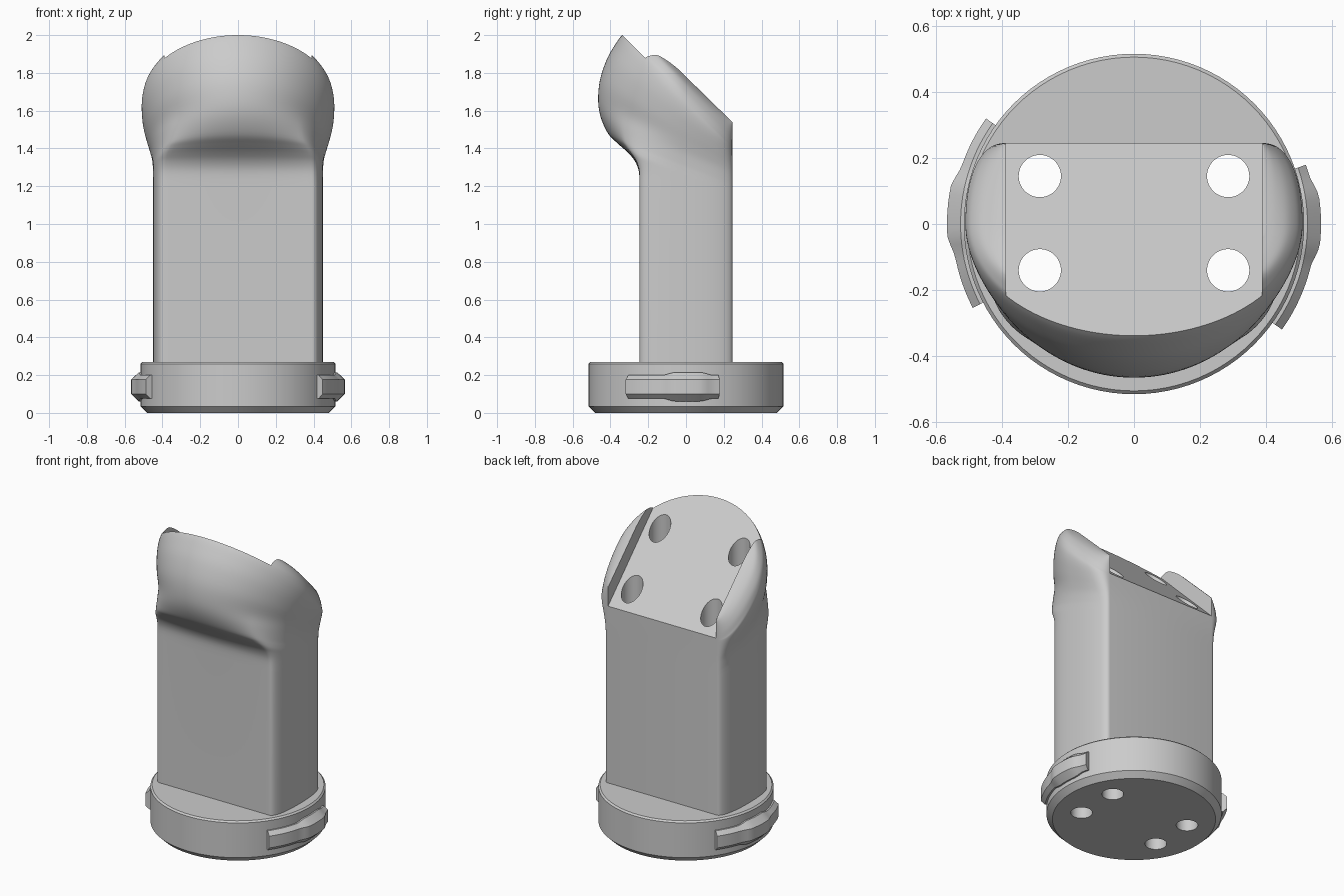
import bpy, bmesh, math
from mathutils import Matrix, Vector

if "Cube" in bpy.data.objects:
    bpy.data.objects.remove(bpy.data.objects["Cube"])

grey = bpy.data.materials.new("light grey")
grey.diffuse_color = (0.6, 0.6, 0.6, 1)
grey.use_nodes = True
grey.node_tree.nodes["Principled BSDF"].inputs["Base Color"].default_value = grey.diffuse_color


def loft(name, rings):
    """Skin closed rings of equal length and cap both ends."""
    bm = bmesh.new()
    rows = [[bm.verts.new(p) for p in r] for r in rings]
    n = len(rows[0])
    for a, b in zip(rows, rows[1:]):
        for i in range(n):
            j = (i + 1) % n
            bm.faces.new((a[i], a[j], b[j], b[i]))
    bm.faces.new(rows[0][::-1])
    bm.faces.new(rows[-1])
    bmesh.ops.recalc_face_normals(bm, faces=bm.faces[:])
    me = bpy.data.meshes.new(name)
    bm.to_mesh(me)
    bm.free()
    ob = bpy.data.objects.new(name, me)
    bpy.context.collection.objects.link(ob)
    me.materials.append(grey)
    return ob


def smooth(ob, deg):
    bpy.ops.object.select_all(action='DESELECT')
    bpy.context.view_layer.objects.active = ob
    ob.select_set(True)
    bpy.ops.object.shade_smooth_by_angle(angle=math.radians(deg))


def circle(r, z, x=0, y=0, n=96):
    return [(x + r * math.cos(2 * math.pi * i / n), y + r * math.sin(2 * math.pi * i / n), z)
            for i in range(n)]


def cut(ob, cutter):
    m = ob.modifiers.new("cut", 'BOOLEAN')
    m.operation, m.solver, m.object = 'DIFFERENCE', 'EXACT', cutter
    bpy.context.view_layer.objects.active = ob
    bpy.ops.object.modifier_apply(modifier=m.name)


BACK, SIDE, N = 0.245, 0.39, 16


def section(yf, zf, zb, w, k):
    """Tilted body ring; k blends the front from flat (0) to elliptical (1)."""
    half = []
    for i in range(2 * N + 1):                       # front half, centre to widest point
        u = i / (2 * N)
        a = u * math.pi / 2
        ex, ey = w * math.sin(a), yf * math.cos(a)
        if u < 0.5:
            fx, fy = SIDE * u * 2, yf
        else:
            b = (u - 0.5) * math.pi
            fx = SIDE + (w - SIDE) * math.sin(b) ** 0.8
            fy = yf * max(0, math.cos(b)) ** 0.8
        half.append((fx + (ex - fx) * k, fy + (ey - fy) * k))
    for i in range(1, N + 1):                        # rounded flank to the back edge
        b = i / N * math.pi / 2
        half.append((SIDE + (w - SIDE) * max(0, math.cos(b)) ** 0.9, BACK * math.sin(b) ** 0.9))
    ring = half + [(-x, y) for x, y in half[:0:-1]]
    return [(x, y, zf + (y - yf) / (BACK - yf) * (zb - zf)) for x, y in ring]


# body: straight column flowing into a bulging, tilted head
keys = [(-.245, .26, .26, .45, 0), (-.245, 1.2, 1.08, .45, 0), (-.25, 1.28, 1.12, .45, .04),
        (-.272, 1.335, 1.14, .45, .12), (-.31, 1.38, 1.165, .45, .25), (-.36, 1.425, 1.19, .45, .45),
        (-.41, 1.475, 1.22, .451, .65), (-.45, 1.56, 1.27, .457, .85), (-.465, 1.65, 1.31, .47, 1),
        (-.456, 1.76, 1.35, .488, 1), (-.42, 1.87, 1.385, .504, 1), (-.375, 1.95, 1.405, .51, 1),
        (-.338, 2.0, 1.417, .505, 1), (-.31, 2.01, 1.455, .492, 1), (-.28, 2.02, 1.495, .465, 1),
        (-.25, 2.01, 1.525, .43, 1), (-.22, 1.995, 1.54, .395, 1)]


def refine(keys, steps=4):
    """Catmull-Rom subdivision of the ring table above the straight column."""
    out = [keys[0]]
    for i in range(1, len(keys) - 1):
        p = [keys[max(i - 1, 1)], keys[i], keys[i + 1], keys[min(i + 2, len(keys) - 1)]]
        for s in range(steps):
            t = s / steps
            out.append([b + .5 * t * (c - a + t * (2 * a - 5 * b + 4 * c - d
                        + t * (3 * (b - c) + d - a))) for a, b, c, d in zip(*p)])
    return out + [keys[-1]]


body = loft("body", [section(*k) for k in refine(keys)])

# base disc with chamfered rims
base = loft("base", [circle(r, z) for r, z in
                     ((.48, 0), (.515, .035), (.515, .26), (.505, .27))])

# sloped seat cut between the two side ears
seat = loft("seat_cutter", [[(-.388, -1, z), (.388, -1, z), (.388, 1, z), (-.388, 1, z)]
                            for z in (0, .8)])
seat.data.transform(Matrix.Translation(Vector((0, 0, 1.662))) @ Matrix.Rotation(-math.pi / 4, 4, 'X'))
cutters = [seat]
cut(body, seat)

# four bolt holes running right through
for sx in (-1, 1):
    for y in (-.14, .145):
        hole = loft("hole_cutter", [circle(.064, z, sx * .285, y, 48) for z in (-.1, 2.3)])
        cutters.append(hole)
        cut(body, hole)
        cut(base, hole)
for c in cutters:
    bpy.data.objects.remove(c)


def lug(name, start, end, mid):
    """Curved locking lug, bevelled outward, with a thicker middle."""
    rings = []
    stops = [start + (end - start) * i / 24 for i in range(25)]
    for d in stops:
        k = min(1, max(0, (14 - abs(d - mid)) / 6))
        ro, h = .55 + .016 * k, .062 + .015 * k
        prof = ((.485, -h), (.525, -h), (ro, -.038), (ro, .038), (.525, h), (.485, h))
        a = math.radians(d)
        rings.append([(r * math.cos(a), r * math.sin(a), .138 + z) for r, z in prof])
    return loft(name, rings)


right_lug = lug("right_lug", -35.5, 19, 1)
left_lug = lug("left_lug", 144.5, 207.5, 176)

smooth(body, 35)
for ob in (base, right_lug, left_lug):
    smooth(ob, 25)
